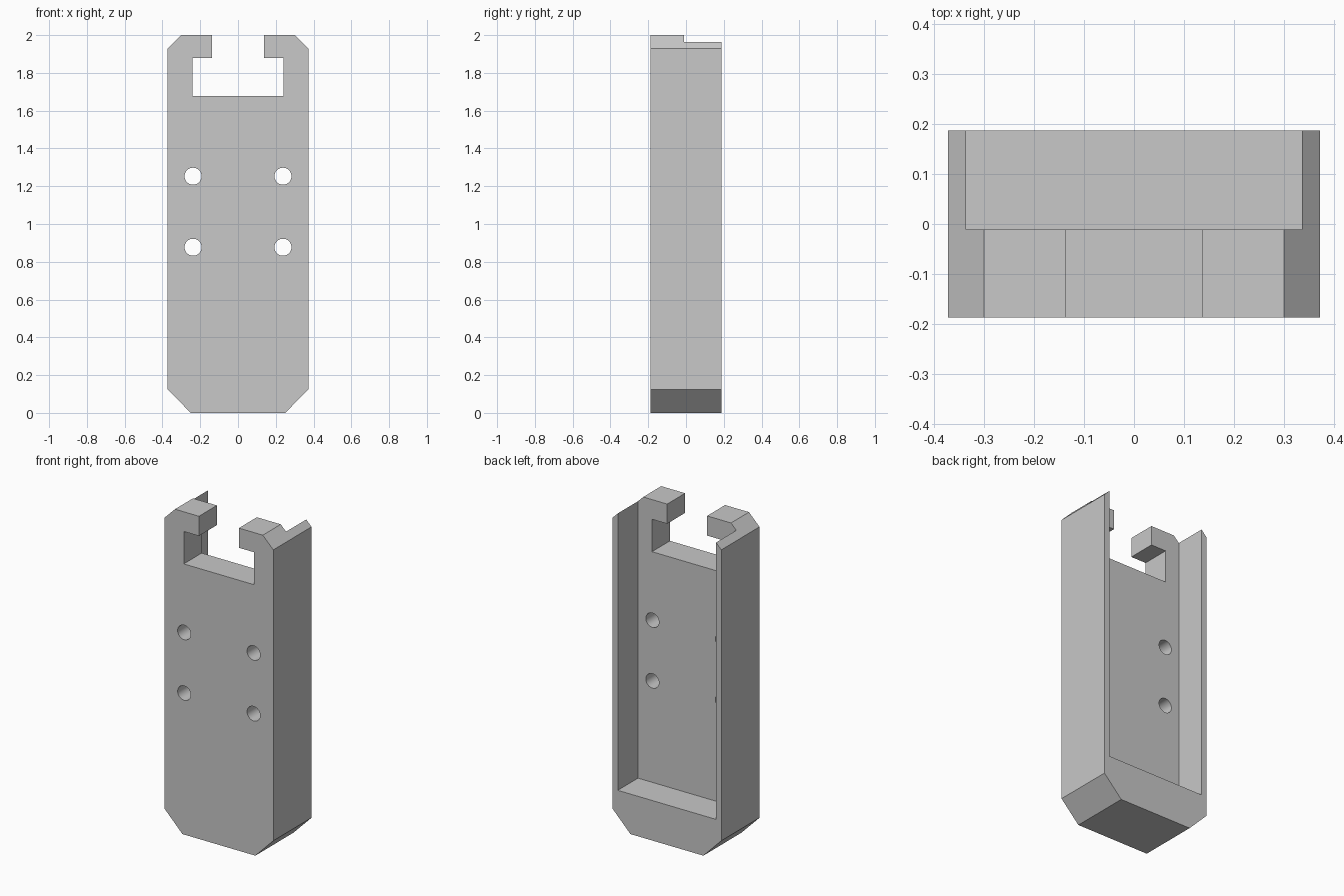
import bpy
import bmesh
import math
from mathutils import Matrix, Vector

cube = bpy.data.objects.get("Cube")
if cube:
    bpy.data.objects.remove(cube, do_unlink=True)

HALF_DEPTH = 0.187
PLATE_BACK = -0.011

grey = bpy.data.materials.new("light grey")
grey.use_nodes = True
colour = (0.58, 0.58, 0.58, 1)
grey.diffuse_color = colour
grey.node_tree.nodes["Principled BSDF"].inputs["Base Color"].default_value = colour


def make_object(name, bm):
    bmesh.ops.recalc_face_normals(bm, faces=bm.faces)
    mesh = bpy.data.meshes.new(name)
    bm.to_mesh(mesh)
    bm.free()
    mesh.materials.append(grey)
    obj = bpy.data.objects.new(name, mesh)
    bpy.context.collection.objects.link(obj)
    return obj


def extrude_outline(name, outline, y0, y1):
    """Extrude an (x, z) outline along y."""
    bm = bmesh.new()
    face = bm.faces.new([bm.verts.new((x, y0, z)) for x, z in outline])
    grown = bmesh.ops.extrude_face_region(bm, geom=[face])["geom"]
    verts = [v for v in grown if isinstance(v, bmesh.types.BMVert)]
    bmesh.ops.translate(bm, vec=(0, y1 - y0, 0), verts=verts)
    return make_object(name, bm)


def cut(target, cutter):
    """Subtract the cutter, apply the modifier and discard the cutter."""
    mod = target.modifiers.new("cut", "BOOLEAN")
    mod.operation = "DIFFERENCE"
    mod.solver = "EXACT"
    mod.object = cutter
    bpy.context.view_layer.objects.active = target
    bpy.ops.object.modifier_apply(modifier=mod.name)
    bpy.data.objects.remove(cutter, do_unlink=True)


# Body: chamfered outline with a T-shaped opening between two hooks
half = [(0.25, 0), (0.373, 0.125), (0.373, 1.928), (0.301, 2),
        (0.137, 2), (0.137, 1.878), (0.241, 1.878), (0.241, 1.677)]
outline = half + [(-x, z) for x, z in reversed(half)]
body = extrude_outline("holder_body", outline, -HALF_DEPTH, HALF_DEPTH)

# Rear pocket, open at the back and the top
pocket = [(-0.337, 0.248), (0.337, 0.248), (0.337, 2.2), (-0.337, 2.2)]
cut(body, extrude_outline("pocket_cutter", pocket, PLATE_BACK, 0.4))

# Four screw holes through the front plate
bm = bmesh.new()
for x in (-0.238, 0.238):
    for z in (0.877, 1.253):
        place = Matrix.Translation(Vector((x, -0.1, z))) @ Matrix.Rotation(math.pi / 2, 4, "X")
        bmesh.ops.create_cone(bm, cap_ends=True, segments=32, radius1=0.045,
                              radius2=0.045, depth=0.3, matrix=place)
cut(body, make_object("hole_cutter", bm))

# Smooth hole walls, sharp edges everywhere else
body.select_set(True)
bpy.context.view_layer.objects.active = body
bpy.ops.object.shade_smooth_by_angle(angle=math.radians(30))
